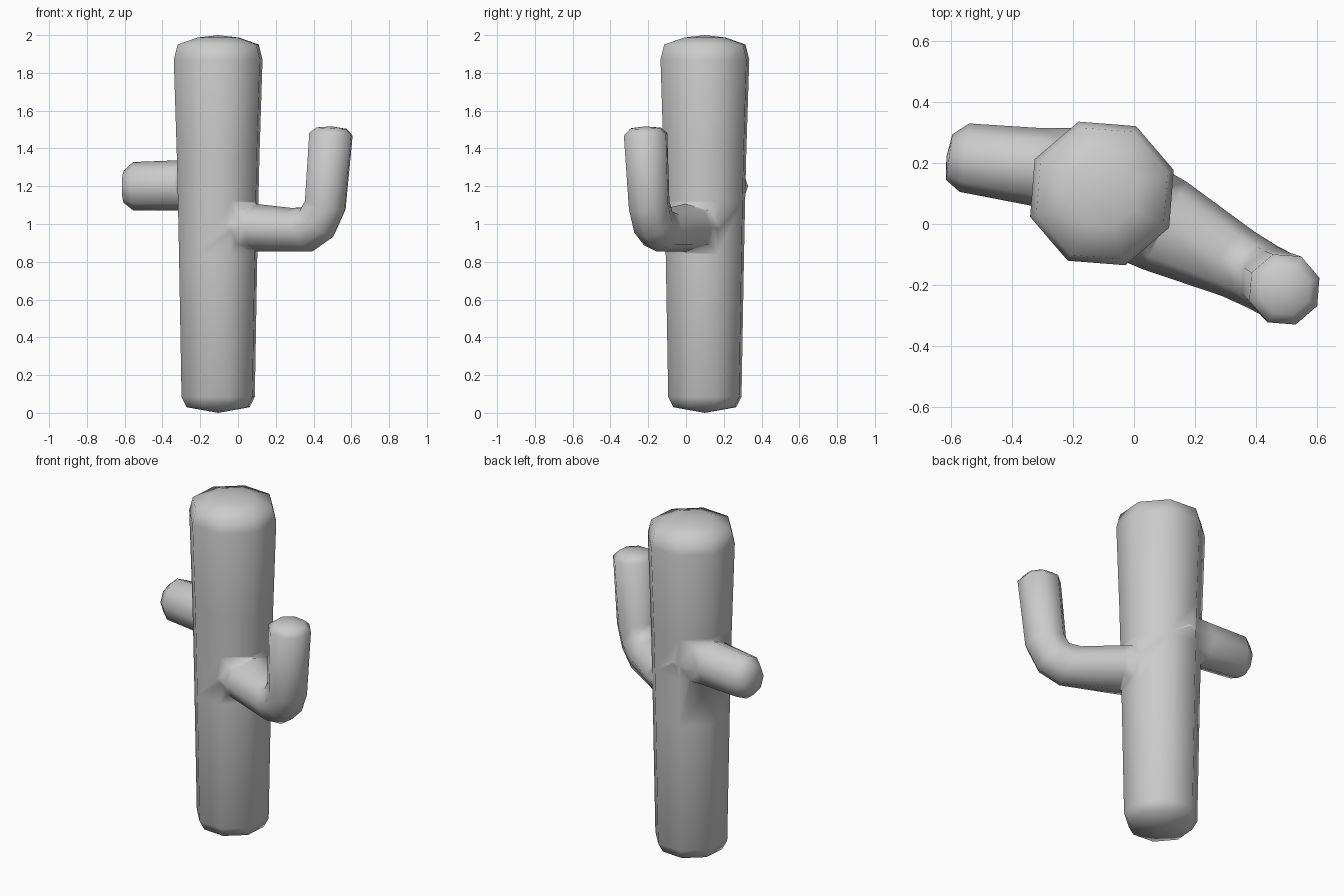
import bpy, bmesh
from math import sin, cos, pi, radians
from mathutils import Vector

if "Cube" in bpy.data.objects:
    bpy.data.objects.remove(bpy.data.objects["Cube"])


def tube(name, yaw, rings, sides=8):
    """Skin rings of (centre, pitch, side radius, up radius); zero radius makes a tip."""
    yaw = radians(yaw)
    bm = bmesh.new()
    loops = []
    for centre, pitch, rs, ru in rings:
        p, c = radians(pitch), Vector(centre)
        side = Vector((-sin(yaw), cos(yaw), 0))
        up = Vector((-sin(p) * cos(yaw), -sin(p) * sin(yaw), cos(p)))
        if rs == 0:
            loops.append([bm.verts.new(c)] * sides)
        else:
            loops.append([bm.verts.new(c + side * rs * cos(2 * pi * i / sides)
                                       + up * ru * sin(2 * pi * i / sides))
                          for i in range(sides)])
    for a, b in zip(loops, loops[1:]):
        for i in range(sides):
            j = (i + 1) % sides
            bm.faces.new(list(dict.fromkeys((a[i], a[j], b[j], b[i]))))
    bmesh.ops.recalc_face_normals(bm, faces=bm.faces)
    mesh = bpy.data.meshes.new(name)
    bm.to_mesh(mesh)
    bm.free()
    ob = bpy.data.objects.new(name, mesh)
    bpy.context.collection.objects.link(ob)
    return ob


# trunk: tapered octagonal column with rounded ends
trunk = tube("cactus_trunk", -27, [
    ((-0.105, 0.1, z), 90, r, r) for z, r in (
        (0.0, 0), (0.03, 0.175), (0.085, 0.204), (0.84, 0.218), (1.12, 0.224),
        (1.36, 0.23), (1.87, 0.247), (1.95, 0.226), (1.987, 0.115), (2.0, 0))])

# bent arm: flared root, elbow, upright forearm
bent_arm = tube("bent_arm", -27, [
    ((-0.10, 0.10, 0.985), 0, 0, 0),
    ((-0.04, 0.065, 0.985), 0, 0.17, 0.128),
    ((0.10, -0.005, 0.98), 0, 0.16, 0.126),
    ((0.34, -0.13, 0.97), 28, 0.118, 0.13),
    ((0.42, -0.173, 1.01), 50, 0.112, 0.122),
    ((0.462, -0.195, 1.10), 75, 0.112, 0.118),
    ((0.492, -0.214, 1.475), 85, 0.121, 0.121),
    ((0.495, -0.215, 1.507), 87, 0.085, 0.085),
    ((0.495, -0.215, 1.517), 90, 0, 0)])

# short arm: stub on the other side
short_arm = tube("short_arm", 172, [
    ((-0.10, 0.16, 1.205), 0, 0, 0),
    ((-0.15, 0.166, 1.205), 0, 0.15, 0.14),
    ((-0.32, 0.187, 1.204), 0, 0.128, 0.133),
    ((-0.555, 0.217, 1.2), 0, 0.113, 0.128),
    ((-0.605, 0.219, 1.197), 0, 0.075, 0.085),
    ((-0.614, 0.22, 1.195), 0, 0, 0)])

# merge the arms into one continuous skin
for arm in (bent_arm, short_arm):
    mod = trunk.modifiers.new("join_" + arm.name, 'BOOLEAN')
    mod.operation = 'UNION'
    mod.solver = 'EXACT'
    mod.object = arm
    bpy.context.view_layer.objects.active = trunk
    bpy.ops.object.modifier_apply(modifier=mod.name)
    bpy.data.objects.remove(arm)

trunk.name = "cactus"
for poly in trunk.data.polygons:
    poly.use_smooth = True
